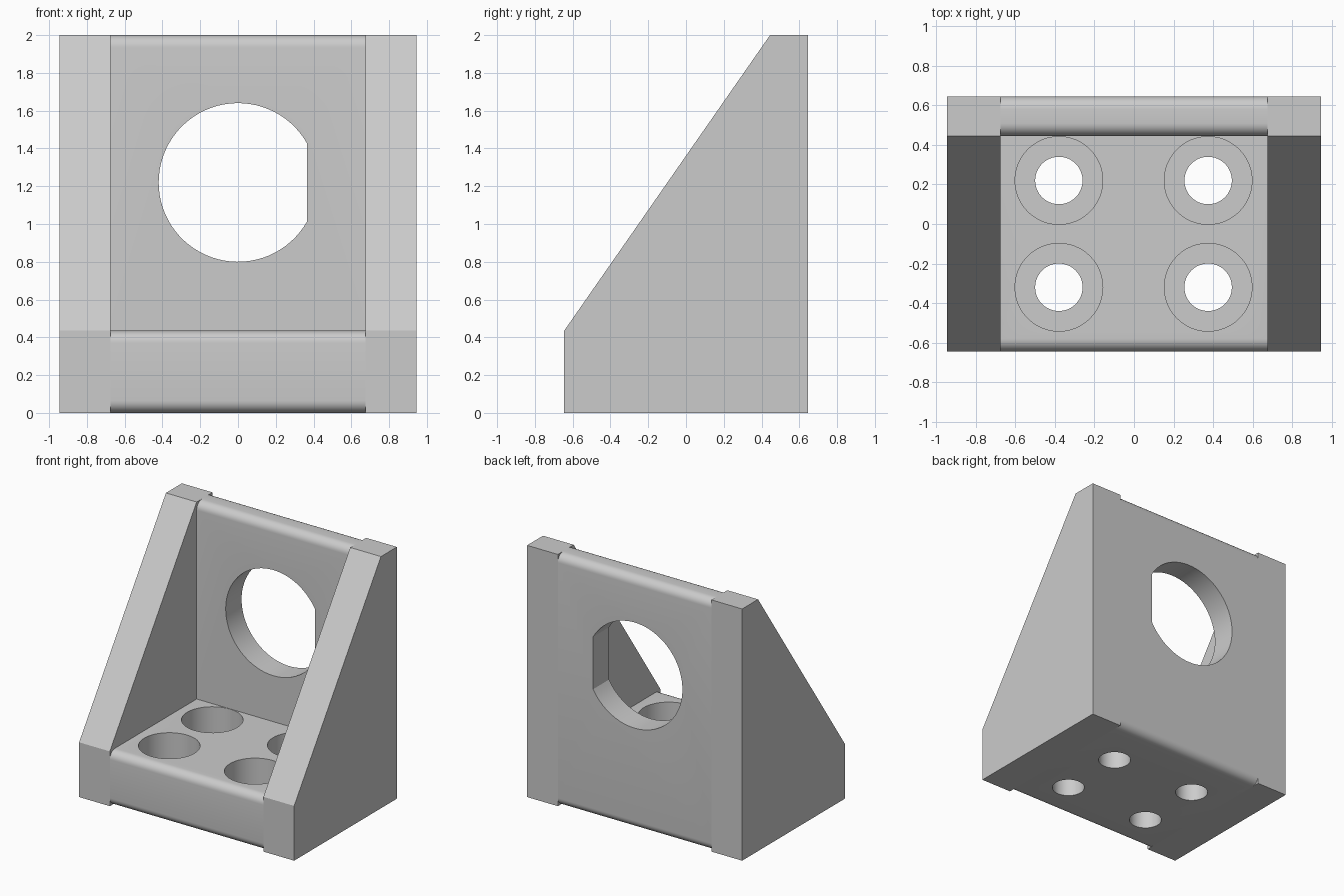
import bpy, bmesh, math
from mathutils import Vector

if "Cube" in bpy.data.objects:
    bpy.data.objects.remove(bpy.data.objects["Cube"])

grey = bpy.data.materials.new("light_grey")
grey.diffuse_color = (0.6, 0.6, 0.6, 1)
grey.use_nodes = True
grey.node_tree.nodes["Principled BSDF"].inputs["Base Color"].default_value = grey.diffuse_color


def prism(name, profile, axis, start, end):
    """Extrude a closed 2D profile along one axis."""
    def place(u, v, w):
        return {"X": (w, u, v), "Y": (u, w, v), "Z": (u, v, w)}[axis]
    bm = bmesh.new()
    a = [bm.verts.new(place(u, v, start)) for u, v in profile]
    b = [bm.verts.new(place(u, v, end)) for u, v in profile]
    bm.faces.new(a)
    bm.faces.new(b)
    n = len(a)
    for i in range(n):
        j = (i + 1) % n
        bm.faces.new((a[i], a[j], b[j], b[i]))
    bmesh.ops.recalc_face_normals(bm, faces=bm.faces)
    mesh = bpy.data.meshes.new(name)
    bm.to_mesh(mesh)
    bm.free()
    mesh.materials.append(grey)
    obj = bpy.data.objects.new(name, mesh)
    bpy.context.collection.objects.link(obj)
    return obj


def rounded(corners, steps=8):
    """Profile from (u, v, radius) corners; radius 0 keeps a corner sharp."""
    pts = []
    for i, (u, v, r) in enumerate(corners):
        p = Vector((u, v))
        if r == 0:
            pts.append(p)
            continue
        to_prev = (Vector(corners[i - 1][:2]) - p).normalized()
        to_next = (Vector(corners[(i + 1) % len(corners)][:2]) - p).normalized()
        centre = p + r * (to_prev + to_next)
        for k in range(steps + 1):
            t = math.pi / 2 * k / steps
            pts.append(centre - r * (to_next * math.cos(t) + to_prev * math.sin(t)))
    return pts


def arc(cu, cv, r, a0, a1, n):
    return [(cu + r * math.cos(a0 + (a1 - a0) * k / n),
             cv + r * math.sin(a0 + (a1 - a0) * k / n)) for k in range(n + 1)]


def circle(cu, cv, r, n=48):
    return arc(cu, cv, r, 0, 2 * math.pi, n)[:-1]


def cut(obj, cutter):
    cutter.hide_render = True
    mod = obj.modifiers.new(cutter.name, "BOOLEAN")
    mod.operation = "DIFFERENCE"
    mod.solver = "EXACT"
    mod.object = cutter
    bpy.ops.object.select_all(action="DESELECT")
    bpy.context.view_layer.objects.active = obj
    obj.select_set(True)
    bpy.ops.object.modifier_apply(modifier=mod.name)
    bpy.data.objects.remove(cutter)


BACK, WALL, BASE, TOP, INNER, OUTER, R = 0.645, 0.445, 0.435, 2.0, 0.675, 0.945, 0.065

# Sloped side gussets
gusset = [(-BACK, 0), (BACK, 0), (BACK, TOP), (WALL, TOP), (-BACK, BASE)]
prism("right_gusset", gusset, "X", INNER, OUTER)
prism("left_gusset", gusset, "X", -OUTER, -INNER)

# L-shaped base and back wall with rounded outer edges
core = prism("base_and_back_wall", rounded([
    (-BACK, 0, R), (BACK, 0, R), (BACK, TOP, R),
    (WALL, TOP, R), (WALL, BASE, 0), (-BACK, BASE, R)]), "X", -INNER, INNER)

# D-shaped opening through the back wall
flat = math.acos(0.365 / 0.42)
cut(core, prism("opening_cutter",
                arc(0, 1.22, 0.42, flat, 2 * math.pi - flat, 64), "Y", 0.3, 0.8))

# Four counterbored bolt holes
for x in (-0.38, 0.375):
    for y in (-0.32, 0.22):
        cut(core, prism("counterbore_cutter", circle(x, y, 0.222), "Z", 0.195, 0.6))
        cut(core, prism("bolt_hole_cutter", circle(x, y, 0.12), "Z", -0.1, 0.3))

# Smooth the curved surfaces, keep hard edges
bpy.ops.object.select_all(action="DESELECT")
core.select_set(True)
bpy.context.view_layer.objects.active = core
bpy.ops.object.shade_smooth_by_angle(angle=math.radians(30))
